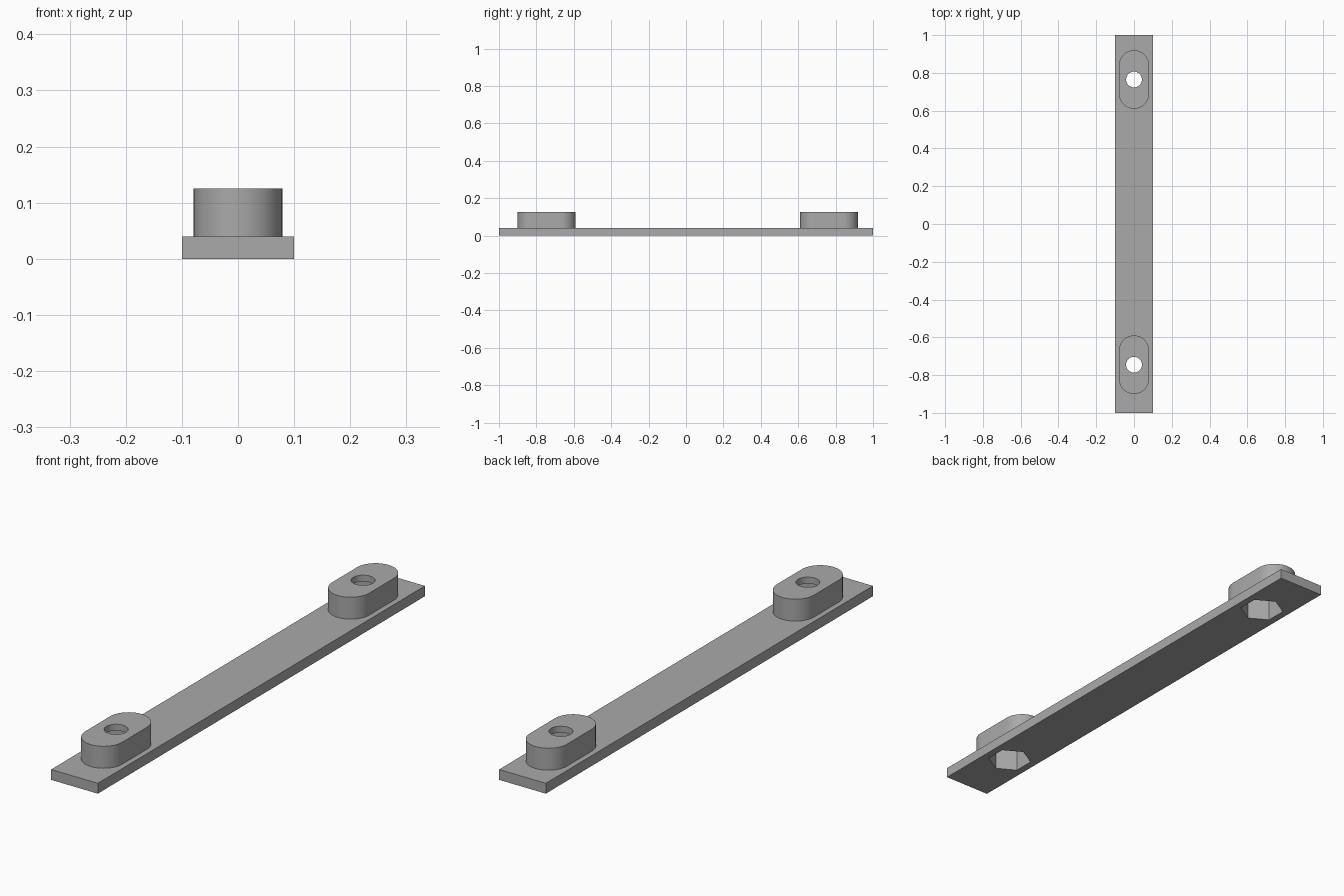
import bpy
import math

if "Cube" in bpy.data.objects:
    bpy.data.objects.remove(bpy.data.objects["Cube"])

PLATE_TOP, BOSS_TOP, POCKET_TOP = 0.04, 0.125, 0.1
BOSS_CENTRES = (-0.745, 0.765)
BOSS_RADIUS, BOSS_HALF = 0.079, 0.155

grey = bpy.data.materials.new("grey")
grey.use_nodes = True
colour = (0.4, 0.4, 0.4, 1)
grey.diffuse_color = colour
grey.node_tree.nodes["Principled BSDF"].inputs["Base Color"].default_value = colour


def prism(name, outline, z0, z1):
    """Extrude a flat outline from z0 to z1."""
    n = len(outline)
    verts = [(x, y, z) for z in (z0, z1) for x, y in outline]
    faces = [list(range(n))[::-1], list(range(n, 2 * n))]
    faces += [(i, (i + 1) % n, n + (i + 1) % n, n + i) for i in range(n)]
    mesh = bpy.data.meshes.new(name)
    mesh.from_pydata(verts, [], faces)
    mesh.materials.append(grey)
    obj = bpy.data.objects.new(name, mesh)
    bpy.context.collection.objects.link(obj)
    return obj


def arc(cy, radius, start, sweep, steps):
    angles = [start + sweep * i / steps for i in range(steps + 1)]
    return [(radius * math.cos(a), cy + radius * math.sin(a)) for a in angles]


def combine(target, tool, operation):
    """Apply a boolean to the target, then discard the tool."""
    mod = target.modifiers.new(operation, "BOOLEAN")
    mod.object, mod.operation, mod.solver = tool, operation, "EXACT"
    bpy.context.view_layer.objects.active = target
    bpy.ops.object.modifier_apply(modifier=mod.name)
    bpy.data.objects.remove(tool)


# Long flat strip
bar = prism("mounting_bar", [(-0.1, -1), (0.1, -1), (0.1, 1), (-0.1, 1)], 0, PLATE_TOP)

for cy in BOSS_CENTRES:
    # Rounded boss standing on the strip
    offset = BOSS_HALF - BOSS_RADIUS
    outline = (arc(cy + offset, BOSS_RADIUS, 0, math.pi, 32)
               + arc(cy - offset, BOSS_RADIUS, math.pi, math.pi, 32))
    combine(bar, prism("boss", outline, PLATE_TOP / 2, BOSS_TOP), "UNION")
    # Round bolt hole right through
    hole = arc(cy, 0.042, 0, math.tau, 48)[:-1]
    combine(bar, prism("hole_cutter", hole, -0.1, 0.3), "DIFFERENCE")
    # Hexagonal nut pocket from below
    pocket = arc(cy, 0.082, math.pi / 2, math.tau, 6)[:-1]
    combine(bar, prism("pocket_cutter", pocket, -0.1, POCKET_TOP), "DIFFERENCE")

# Smooth the round walls, keep the edges sharp
bpy.ops.object.select_all(action="DESELECT")
bar.select_set(True)
bpy.context.view_layer.objects.active = bar
bpy.ops.object.shade_smooth_by_angle(angle=math.radians(30))
